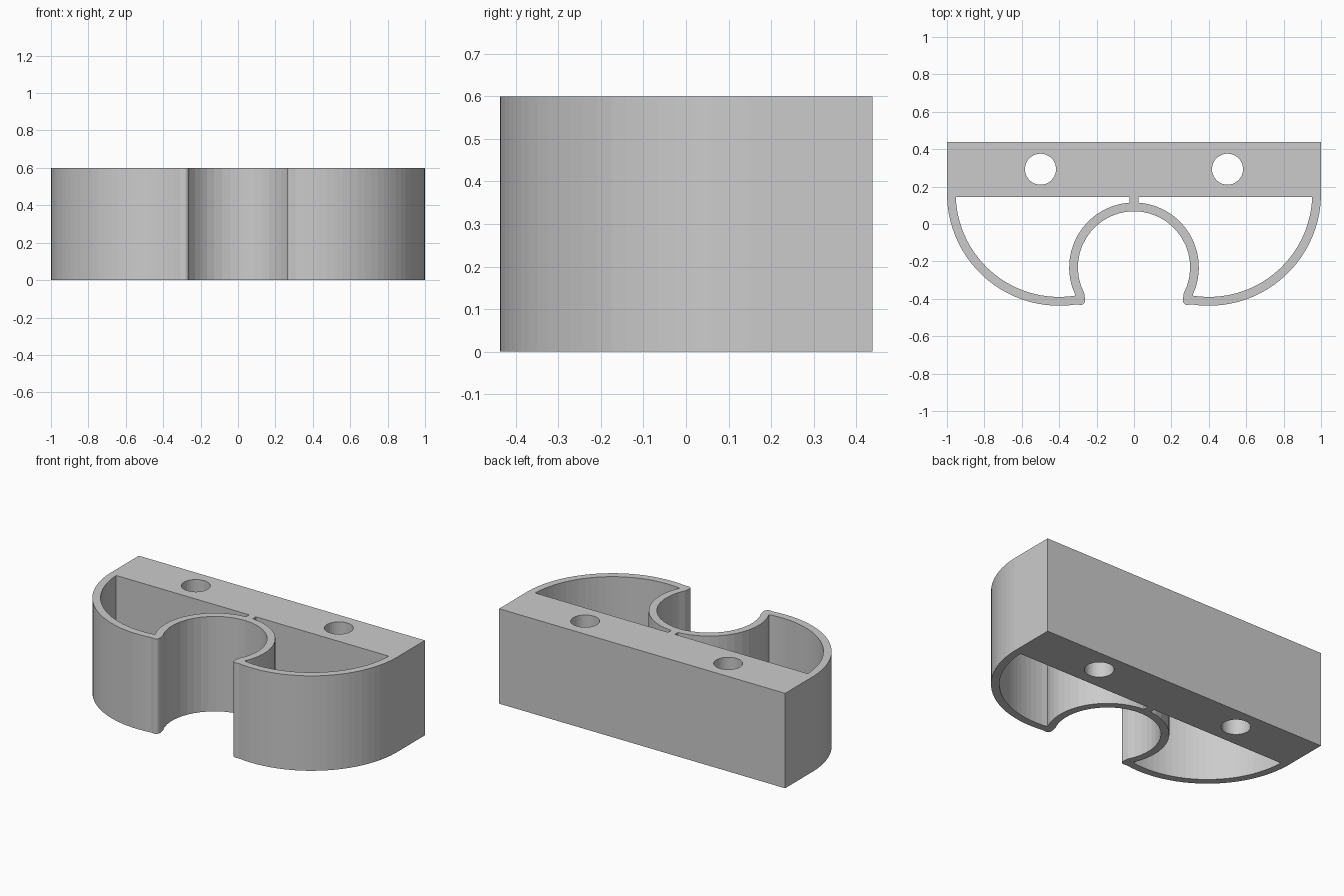
import bpy, bmesh
from math import cos, sin, radians

cube = bpy.data.objects.get("Cube")
if cube:
    bpy.data.objects.remove(cube, do_unlink=True)

HEIGHT = 0.6
WALL = 0.047
BACK, BAR_FRONT = 0.438, 0.145
SHELL, SHELL_R = (-0.4, 0.163), 0.6      # rounded outer wall
RING, RING_R = (0, -0.232), 0.3          # open clip seat
TIP, TIP_R = (-0.288, -0.407), 0.027     # rounded lip
RIB = 0.023


def arc(centre, radius, start, end, steps):
    """Points along an arc, angles in degrees."""
    angles = [radians(start + (end - start) * i / steps) for i in range(steps + 1)]
    return [(centre[0] + radius * cos(a), centre[1] + radius * sin(a)) for a in angles]


def mirrored(points):
    return [(-x, y) for x, y in reversed(points)]


# Outer outline: bar end, curved wall, lip and clip seat, then its mirror
half = [(-1, BACK), (-1, BAR_FRONT)]
half += arc(SHELL, SHELL_R, 182, 279, 24)
half += arc(TIP, TIP_R, 285, 375, 8)
half += arc(RING, RING_R, 207.5, 90, 14)
outline = half + mirrored(half)[1:]

# Hollow pocket between the curved wall, the clip seat and the centre rib
pocket = [(-RIB, BAR_FRONT)]
pocket += arc(SHELL, SHELL_R - WALL, 181.9, 279.4, 24)
pocket += arc(RING, RING_R + WALL, 206, 93.8, 14)

# Screw hole through the bar
hole = arc((-0.5, 0.293), 0.083, 0, 360, 40)[:-1]

# Fill the flat profile with its openings and extrude it
curve = bpy.data.curves.new("clip_profile", "CURVE")
curve.dimensions = "2D"
curve.fill_mode = "BOTH"
curve.extrude = HEIGHT / 2
for loop in (outline, pocket, mirrored(pocket), hole, mirrored(hole)):
    spline = curve.splines.new("POLY")
    spline.points.add(len(loop) - 1)
    for point, (x, y) in zip(spline.points, loop):
        point.co = (x, y, 0, 1)
    spline.use_cyclic_u = True

profile = bpy.data.objects.new("clip_profile", curve)
bpy.context.collection.objects.link(profile)
bpy.context.view_layer.update()
graph = bpy.context.evaluated_depsgraph_get()
mesh = bpy.data.meshes.new_from_object(profile.evaluated_get(graph))
bpy.data.objects.remove(profile, do_unlink=True)

# Weld the caps to the walls and stand the body on the floor
bm = bmesh.new()
bm.from_mesh(mesh)
bmesh.ops.remove_doubles(bm, verts=bm.verts, dist=0.0001)
bmesh.ops.translate(bm, verts=bm.verts, vec=(0, 0, HEIGHT / 2))
bmesh.ops.recalc_face_normals(bm, faces=bm.faces)
for face in bm.faces:
    face.smooth = False
    face.material_index = 0
bm.to_mesh(mesh)
bm.free()

# Single grey plastic
grey = bpy.data.materials.new("grey_plastic")
grey.use_nodes = True
colour = (0.6, 0.6, 0.6, 1)
grey.diffuse_color = colour
grey.node_tree.nodes["Principled BSDF"].inputs["Base Color"].default_value = colour
mesh.materials.clear()
mesh.materials.append(grey)

mesh.name = "wall_clip_body"
body = bpy.data.objects.new("wall_clip_body", mesh)
bpy.context.collection.objects.link(body)
